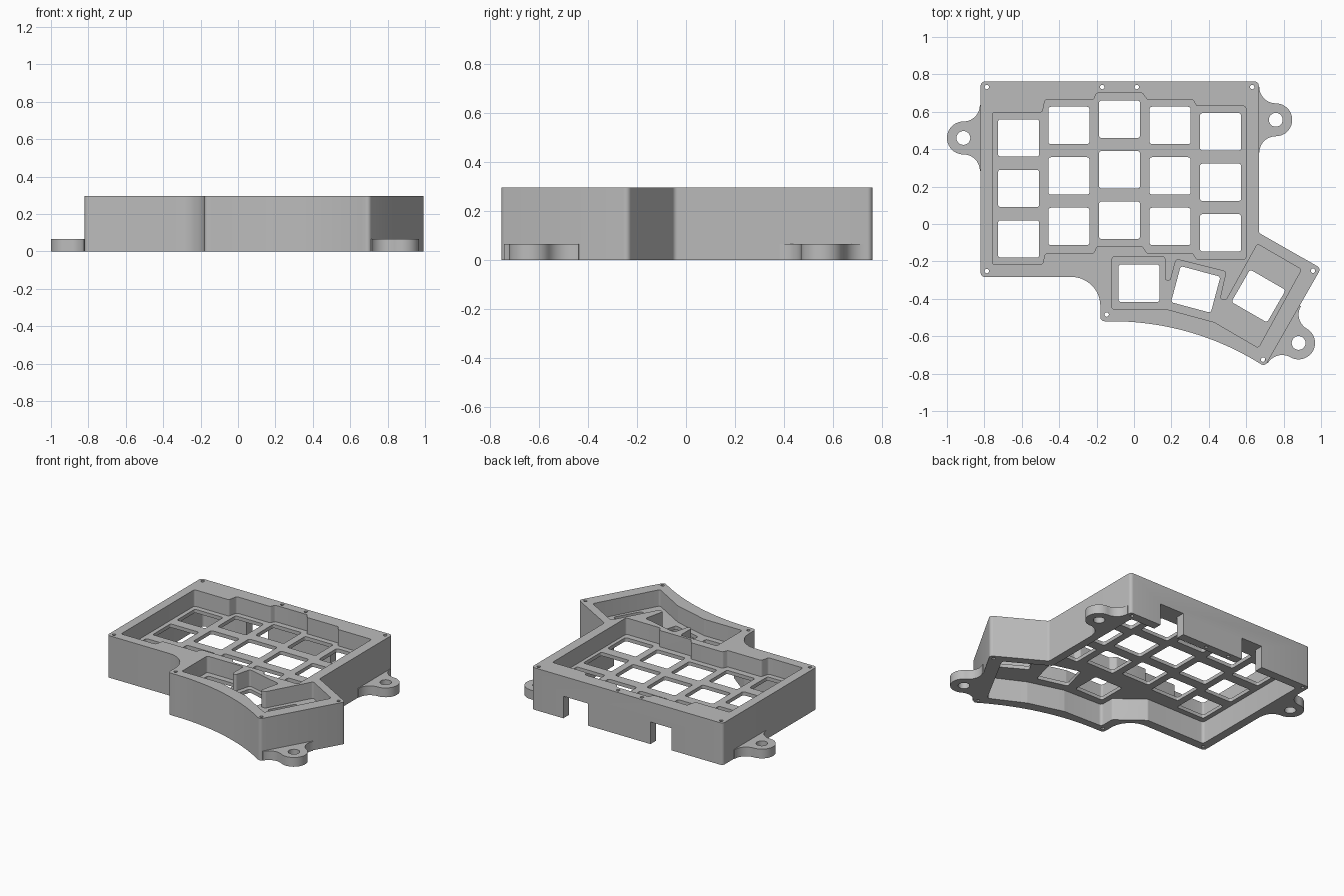
import bpy, bmesh, math
from mathutils import Vector, Matrix

cube = bpy.data.objects.get("Cube")
if cube:
    bpy.data.objects.remove(cube, do_unlink=True)

TOP = 0.295
PLATE_TOP, PLATE_BOTTOM = 0.18, 0.155
EAR_TOP = 0.065

grey = bpy.data.materials.new("plain grey")
grey.use_nodes = True
grey.diffuse_color = (0.5, 0.5, 0.5, 1)
grey.node_tree.nodes["Principled BSDF"].inputs["Base Color"].default_value = (0.5, 0.5, 0.5, 1)


def rounded(corners, radius):
    """Fillet a polygon; a corner may carry its own radius as third value."""
    out, n = [], len(corners)
    for i, c in enumerate(corners):
        p = Vector(c[:2])
        r = c[2] if len(c) > 2 else radius
        a = (Vector(corners[i - 1][:2]) - p).normalized()
        b = (Vector(corners[(i + 1) % n][:2]) - p).normalized()
        half = a.angle(b) / 2
        centre = p + (a + b).normalized() * r / math.sin(half)
        start = p + a * r / math.tan(half) - centre
        turn = math.pi - 2 * half
        if a.x * b.y - a.y * b.x > 0:
            turn = -turn
        steps = max(4, int(abs(turn) * (r + 0.1) * 30))
        for k in range(steps + 1):
            out.append(centre + Matrix.Rotation(turn * k / steps, 2) @ start)
    return out


def circle(x, y, r, n=24):
    return [Vector((x + r * math.cos(k * math.tau / n), y + r * math.sin(k * math.tau / n))) for k in range(n)]


def box(x, y, w, h, radius, degrees=0):
    rot = Matrix.Rotation(math.radians(degrees), 2)
    pts = rounded([(-w / 2, -h / 2), (w / 2, -h / 2), (w / 2, h / 2), (-w / 2, h / 2)], radius)
    return [rot @ p + Vector((x, y)) for p in pts]


def prism(name, outlines, z0, z1):
    """Extrude separate outlines into one object."""
    bm = bmesh.new()
    for pts in outlines:
        face = bm.faces.new([bm.verts.new((p.x, p.y, z0)) for p in pts])
        side = bmesh.ops.extrude_face_region(bm, geom=[face])["geom"]
        bmesh.ops.translate(bm, vec=(0, 0, z1 - z0), verts=[v for v in side if isinstance(v, bmesh.types.BMVert)])
    bmesh.ops.recalc_face_normals(bm, faces=bm.faces)
    mesh = bpy.data.meshes.new(name)
    bm.to_mesh(mesh)
    bm.free()
    mesh.materials.append(grey)
    obj = bpy.data.objects.new(name, mesh)
    bpy.context.collection.objects.link(obj)
    return obj


def cut(obj, outlines, z0, z1):
    tool = prism("cutter", outlines, z0, z1)
    tool.hide_render = True
    mod = obj.modifiers.new("cut", "BOOLEAN")
    mod.operation, mod.solver, mod.object = "DIFFERENCE", "EXACT", tool
    bpy.context.view_layer.objects.active = obj
    bpy.ops.object.modifier_apply(modifier=mod.name)
    bpy.data.objects.remove(tool, do_unlink=True)


def smooth(obj):
    bpy.ops.object.select_all(action="DESELECT")
    obj.select_set(True)
    bpy.context.view_layer.objects.active = obj
    bpy.ops.object.shade_smooth_by_angle(angle=math.radians(30))


# Outer wall block with swept front edge and concave left corner
case = prism("keyboard_case", [rounded([
    (-0.82, 0.762), (0.667, 0.762), (0.667, -0.047), (1.0, -0.237), (0.70, -0.762),
    (0.30, -0.52, 1.5), (-0.18, -0.52), (-0.18, -0.283, 0.155), (-0.82, -0.283)], 0.022)], 0, TOP)

# Upper pockets: stepped key field and thumb cluster
key_pocket = rounded([
    (-0.757, 0.597), (-0.49, 0.597), (-0.475, 0.665), (-0.215, 0.665), (-0.2, 0.7),
    (0.045, 0.7), (0.07, 0.665), (0.315, 0.665), (0.335, 0.63), (0.598, 0.63),
    (0.598, -0.19), (0.335, -0.19), (0.315, -0.157), (0.07, -0.157), (0.045, -0.12),
    (-0.2, -0.12), (-0.215, -0.157), (-0.475, -0.157), (-0.49, -0.217), (-0.757, -0.217)], 0.014)
thumb_pocket = rounded([
    (-0.117, -0.175), (0.165, -0.175), (0.165, -0.302), (0.195, -0.302), (0.225, -0.188),
    (0.492, -0.255), (0.458, -0.405), (0.495, -0.405), (0.66, -0.107), (0.895, -0.243),
    (0.665, -0.662), (0.43, -0.525), (0.18, -0.457), (-0.117, -0.457)], 0.013)
cut(case, [key_pocket, thumb_pocket], PLATE_TOP, TOP + 0.1)

# Lower electronics recess
cut(case, [rounded([
    (-0.76, 0.7), (0.61, 0.7), (0.61, -0.08), (0.895, -0.243), (0.665, -0.662),
    (0.43, -0.545), (0.18, -0.475), (-0.12, -0.465), (-0.12, -0.36), (-0.3, -0.22),
    (-0.76, -0.22)], 0.02)], -0.1, PLATE_BOTTOM)

# Switch openings: staggered columns and fanned thumb keys
openings = []
for x, y in ((-0.617, 0.46), (-0.348, 0.527), (-0.077, 0.56), (0.193, 0.527), (0.463, 0.493)):
    for row in range(3):
        openings.append(box(x, y - row * 0.27, 0.22, 0.2, 0.014))
for x, y, degrees in ((0.027, -0.317, 0), (0.33, -0.35, -15), (0.666, -0.385, -30)):
    openings.append(box(x, y, 0.22, 0.2, 0.014, degrees))
cut(case, openings, 0.1, 0.25)

# Screw holes through the walls
screws = ((-0.787, 0.732), (-0.17, 0.732), (0.015, 0.732), (0.632, 0.732),
          (-0.787, -0.252), (-0.146, -0.484), (0.69, -0.725), (0.957, -0.25))
cut(case, [circle(x, y, 0.012, 12) for x, y in screws], -0.1, TOP + 0.1)

# Connector notches in the back wall
cut(case, [box(x, 0.75, w, 0.16, 0.002) for x, w in ((0.325, 0.19), (-0.34, 0.165))], -0.1, PLATE_BOTTOM)
smooth(case)


def mounting_ear(name, x, y, degrees):
    """Round lug flaring into the wall with two concave arcs."""
    r, gap = 0.088, 0.095
    steps = [k / 10 for k in range(11)]
    half = math.pi / 2
    pts = [Vector((-r * math.cos(t * half), 2 * r - r * math.sin(t * half))) for t in steps]
    pts += [Vector((r * math.sin(t * math.pi), r * math.cos(t * math.pi))) for t in
            [k / 20 for k in range(1, 20)]]
    pts += [Vector((p.x, -p.y)) for p in reversed(pts[:11])]
    pts += [Vector((-gap - 0.015, -2 * r)), Vector((-gap - 0.015, 2 * r))]
    ear = prism(name, [pts], 0, EAR_TOP)
    cut(ear, [circle(0, 0, 0.037)], -0.1, 0.2)
    ear.data.transform(Matrix.Translation((x, y, 0)) @ Matrix.Rotation(math.radians(degrees), 4, "Z"))
    smooth(ear)


mounting_ear("right_ear", -0.912, 0.46, 180)
mounting_ear("left_ear", 0.758, 0.557, 0)
mounting_ear("front_ear", 0.88, -0.636, -30)
